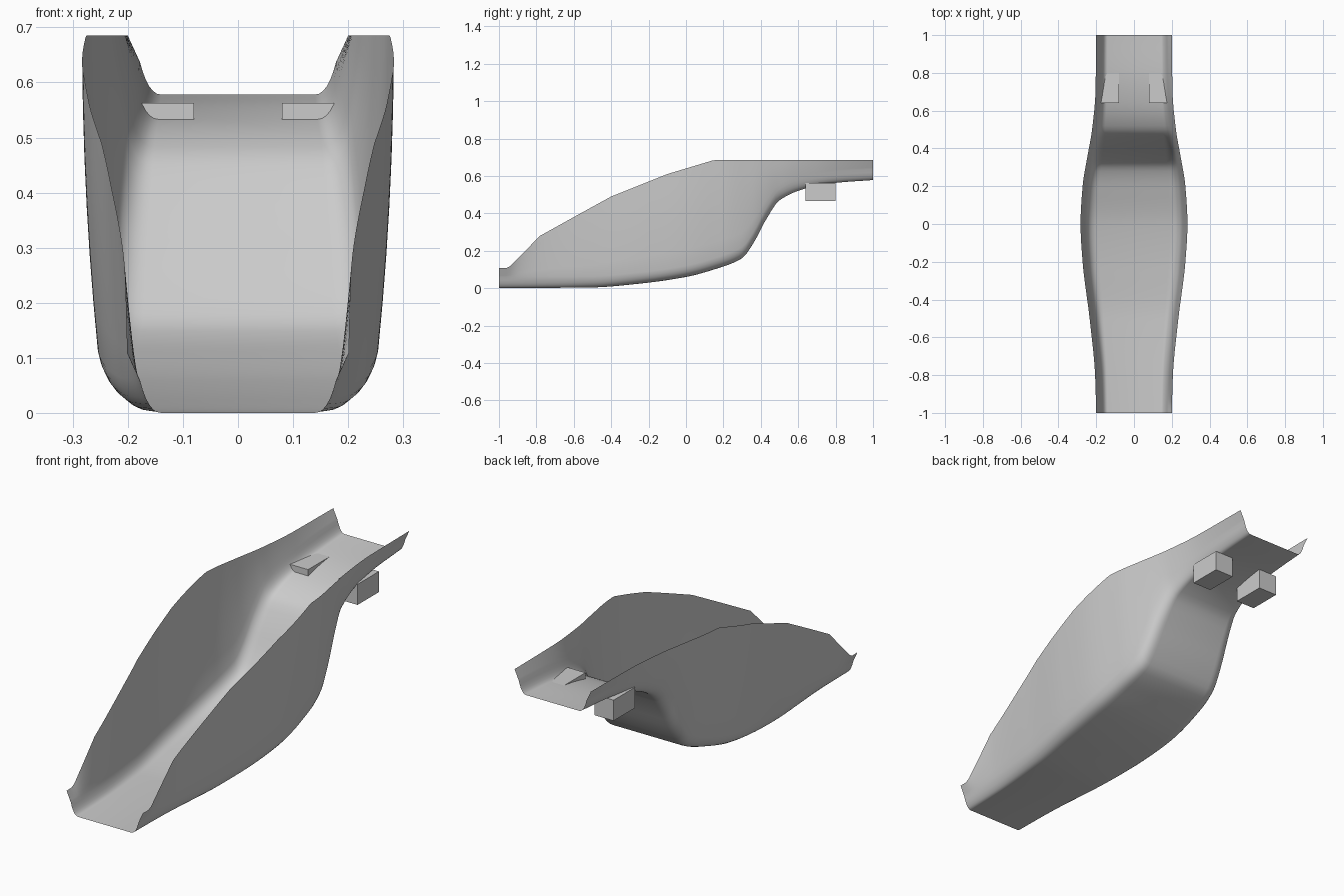
import bpy, bmesh
from mathutils import Vector

if "Cube" in bpy.data.objects:
    bpy.data.objects.remove(bpy.data.objects["Cube"])


def link(name, bm):
    mesh = bpy.data.meshes.new(name)
    bm.to_mesh(mesh)
    bm.free()
    obj = bpy.data.objects.new(name, mesh)
    bpy.context.collection.objects.link(obj)
    return obj


def sample(keys, y, smooth=True):
    """Interpolate (y, value) keys, with limited cubic tangents when smooth."""
    def tangent(i):
        if i == 0 or i == len(keys) - 1:
            j = min(i, len(keys) - 2)
            return (keys[j + 1][1] - keys[j][1]) / (keys[j + 1][0] - keys[j][0])
        a = (keys[i][1] - keys[i - 1][1]) / (keys[i][0] - keys[i - 1][0])
        b = (keys[i + 1][1] - keys[i][1]) / (keys[i + 1][0] - keys[i][0])
        return 2 * a * b / (a + b) if a * b > 0 else 0.0

    for i in range(len(keys) - 1):
        (y0, v0), (y1, v1) = keys[i], keys[i + 1]
        if y <= y1 + 1e-9:
            h = y1 - y0
            t = (y - y0) / h
            if not smooth:
                return v0 + (v1 - v0) * t
            return ((2*t**3 - 3*t**2 + 1) * v0 + (t**3 - 2*t**2 + t) * h * tangent(i)
                    + (3*t**2 - 2*t**3) * v1 + (t**3 - t**2) * h * tangent(i + 1))
    return keys[-1][1]


# Side and plan curves of the channel
floor_z = [(-1, 0), (-.5, .004), (-.25, .024), (0, .06), (.15, .1), (.3, .16),
           (.36, .24), (.43, .37), (.5, .47), (.64, .533), (.8, .563), (1, .578)]
rim_z = [(-1, .108), (-.95, .108), (-.78, .28), (-.6, .38), (-.4, .49),
         (-.1, .61), (.15, .685), (1, .685)]
rim_x = [(-1, .2), (-.8, .206), (-.5, .235), (-.2, .272), (0, .283), (.2, .272),
         (.35, .248), (.5, .222), (.7, .204), (1, .2)]


def half_section(y):
    """Floor edge, rounded corner, then the steep wall up to the rim."""
    z, top, w = sample(floor_z, y), sample(rim_z, y, False), sample(rim_x, y)
    t = (w - .2) / .083
    h = top - z
    dz = min(.06, .55 * h)
    f = Vector((.14 + .05 * t, y, z))
    c = Vector((.163 + .082 * t, y, z))
    s = Vector((.178 + .077 * t, y, z + dz))
    r = Vector((w, y, top))
    pts = []
    for i in range(7):
        u = i / 6
        pts.append(f * (1-u)**2 + c * 2*u*(1-u) + s * u*u)
    bulge = .006 * t
    for i in range(1, 7):
        u = i / 6
        p = s.lerp(r, u)
        p.x += bulge * 4 * u * (1 - u)
        pts.append(p)
    return pts


# Open channel body lofted along y
bm = bmesh.new()
rows = []
for k in range(101):
    half = half_section(-1 + k / 50)
    left = [Vector((-p.x, p.y, p.z)) for p in reversed(half)]
    rows.append([bm.verts.new(p) for p in left + half])
for a, b in zip(rows, rows[1:]):
    for i in range(len(a) - 1):
        bm.faces.new((a[i], a[i + 1], b[i + 1], b[i])).smooth = True
link("channel_body", bm)

# Two mounting blocks through the rear floor
for side, name in ((-1, "left"), (1, "right")):
    bm = bmesh.new()
    bmesh.ops.create_cube(bm, size=1)
    bmesh.ops.scale(bm, vec=(.1, .16, .098), verts=bm.verts)
    bmesh.ops.translate(bm, vec=(side * .13, .72, .514), verts=bm.verts)
    link(name + "_mounting_block", bm)
